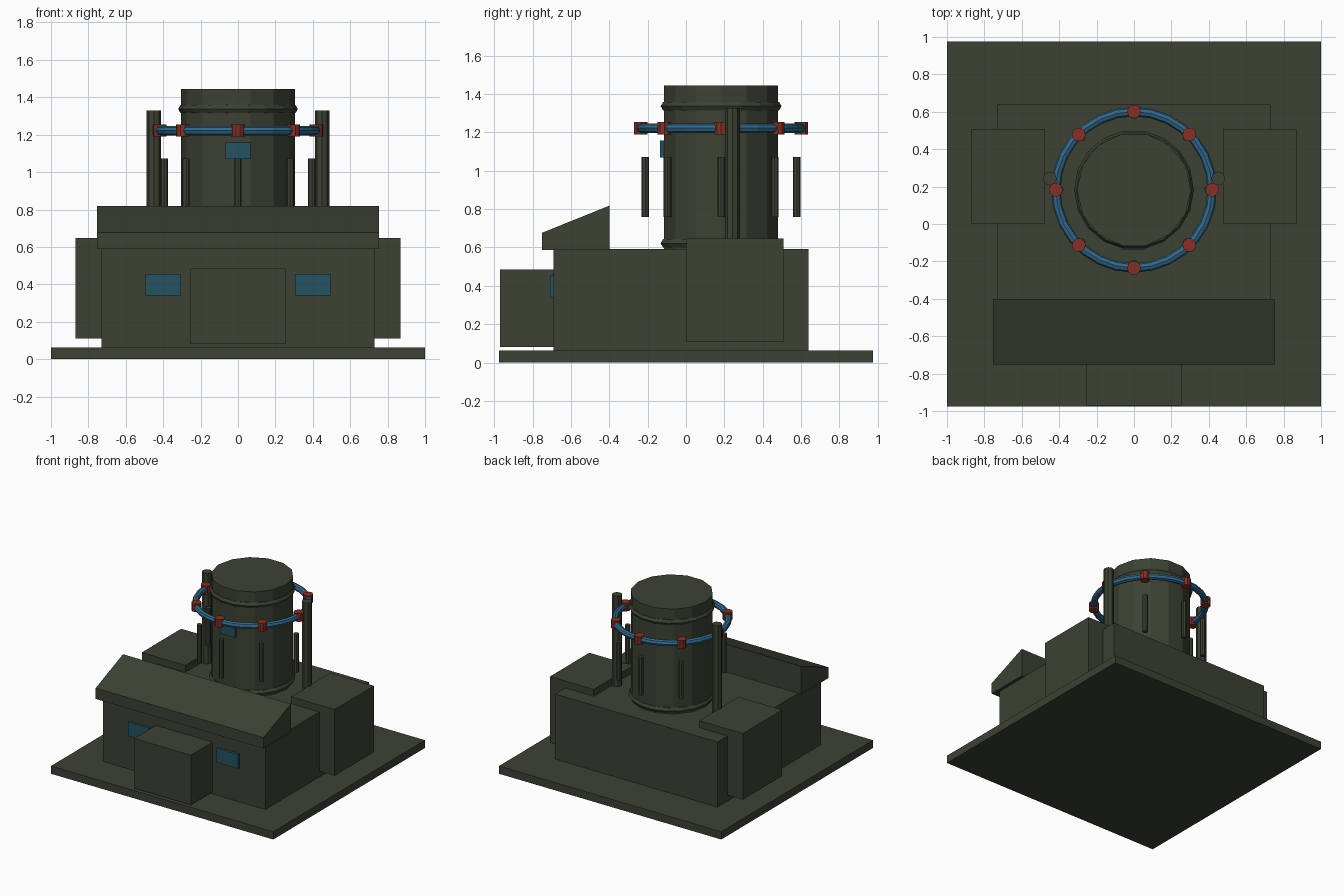
import bpy, bmesh, math
from mathutils import Matrix, Vector

if "Cube" in bpy.data.objects:
    bpy.data.objects.remove(bpy.data.objects["Cube"])

CY = 0.183  # tower centre in y


def material(name, rgb):
    m = bpy.data.materials.new(name)
    m.diffuse_color = (*rgb, 1)
    m.use_nodes = True
    m.node_tree.nodes["Principled BSDF"].inputs["Base Color"].default_value = m.diffuse_color
    return m


OLIVE = material("dark_olive", (0.045, 0.053, 0.034))
BLUE = material("pipe_blue", (0.034, 0.140, 0.260))
GLASS = material("window_teal", (0.018, 0.082, 0.115))
RED = material("clamp_red", (0.230, 0.030, 0.020))


def finish(name, bm, mat):
    bmesh.ops.recalc_face_normals(bm, faces=bm.faces)
    me = bpy.data.meshes.new(name)
    bm.to_mesh(me)
    bm.free()
    me.materials.append(mat)
    ob = bpy.data.objects.new(name, me)
    bpy.context.collection.objects.link(ob)
    return ob


def box(name, x, y, z, mat=OLIVE):
    bm = bmesh.new()
    lo, hi = zip(x, y, z)
    size = [b - a for a, b in zip(lo, hi)]
    mid = [(a + b) / 2 for a, b in zip(lo, hi)]
    bmesh.ops.create_cube(bm, size=1, matrix=Matrix.Translation(mid) @ Matrix.Diagonal((*size, 1)))
    return finish(name, bm, mat)


def cylinder(name, x, y, z0, z1, r, sides, mat=OLIVE):
    bm = bmesh.new()
    ring = [bm.verts.new((x + r * math.cos(2 * math.pi * i / sides),
                          y + r * math.sin(2 * math.pi * i / sides), z0)) for i in range(sides)]
    face = bm.faces.new(ring)
    top = bmesh.ops.extrude_face_region(bm, geom=[face], use_keep_orig=True)
    for v in top["geom"]:
        if isinstance(v, bmesh.types.BMVert):
            v.co.z = z1
    return finish(name, bm, mat)


def torus(name, z, major, minor, seg, sides, mat):
    bm = bmesh.new()
    rings = []
    for i in range(seg):
        a = 2 * math.pi * i / seg
        ring = []
        for j in range(sides):
            b = 2 * math.pi * j / sides
            r = major + minor * math.cos(b)
            ring.append(bm.verts.new((r * math.cos(a), CY + r * math.sin(a), z + minor * math.sin(b))))
        rings.append(ring)
    for i in range(seg):
        p, q = rings[i], rings[(i + 1) % seg]
        for j in range(sides):
            k = (j + 1) % sides
            bm.faces.new((p[j], q[j], q[k], p[k]))
    return finish(name, bm, mat)


# Base slab, main building and front entrance block
box("base_slab", (-1, 1), (-0.975, 0.975), (0, 0.063))
box("main_building", (-0.73, 0.73), (-0.69, 0.638), (0.06, 0.592))
box("entrance_block", (-0.255, 0.255), (-0.97, -0.68), (0.08, 0.484))

# Sloping roof over the front, extruded from its side profile
bm = bmesh.new()
profile = [(-0.75, 0.588), (-0.40, 0.588), (-0.40, 0.818), (-0.75, 0.677)]
face = bm.faces.new([bm.verts.new((-0.755, y, z)) for y, z in profile])
side = bmesh.ops.extrude_face_region(bm, geom=[face], use_keep_orig=True)
bmesh.ops.translate(bm, vec=Vector((1.51, 0, 0)),
                    verts=[v for v in side["geom"] if isinstance(v, bmesh.types.BMVert)])
finish("sloped_roof", bm, OLIVE)

# Side boxes, tall posts and front windows, left and right
for s, label in ((-1, "left"), (1, "right")):
    def span(a, b):
        return tuple(sorted((s * a, s * b)))
    box("side_box_" + label, span(0.475, 0.868), (0.003, 0.508), (0.11, 0.648))
    cylinder("tall_post_" + label, s * 0.45, 0.243, 0.59, 1.328, 0.038, 8)
    box("front_window_" + label, span(0.305, 0.495), (-0.709, -0.685), (0.34, 0.455), GLASS)

# Tower with its two bands and a window
cylinder("tower", 0, CY, 0.58, 1.445, 0.305, 14)
for z, label in ((0.622, "lower"), (1.337, "upper")):
    torus("tower_band_" + label, z, 0.295, 0.025, 18, 6, OLIVE)
box("tower_window", (-0.067, 0.067), (-0.135, -0.10), (1.07, 1.157), GLASS)

# Pipe ring around the tower with clamps, and short rods below
torus("pipe_ring", 1.222, 0.418, 0.025, 28, 8, BLUE)
for i in range(8):
    c, s = math.cos(i * math.pi / 4), math.sin(i * math.pi / 4)
    cylinder(f"ring_clamp_{i}", 0.418 * c, CY + 0.418 * s, 1.189, 1.255, 0.037, 10, RED)
    cylinder(f"short_rod_{i}", 0.395 * c, CY + 0.395 * s, 0.76, 1.073, 0.02, 8)
